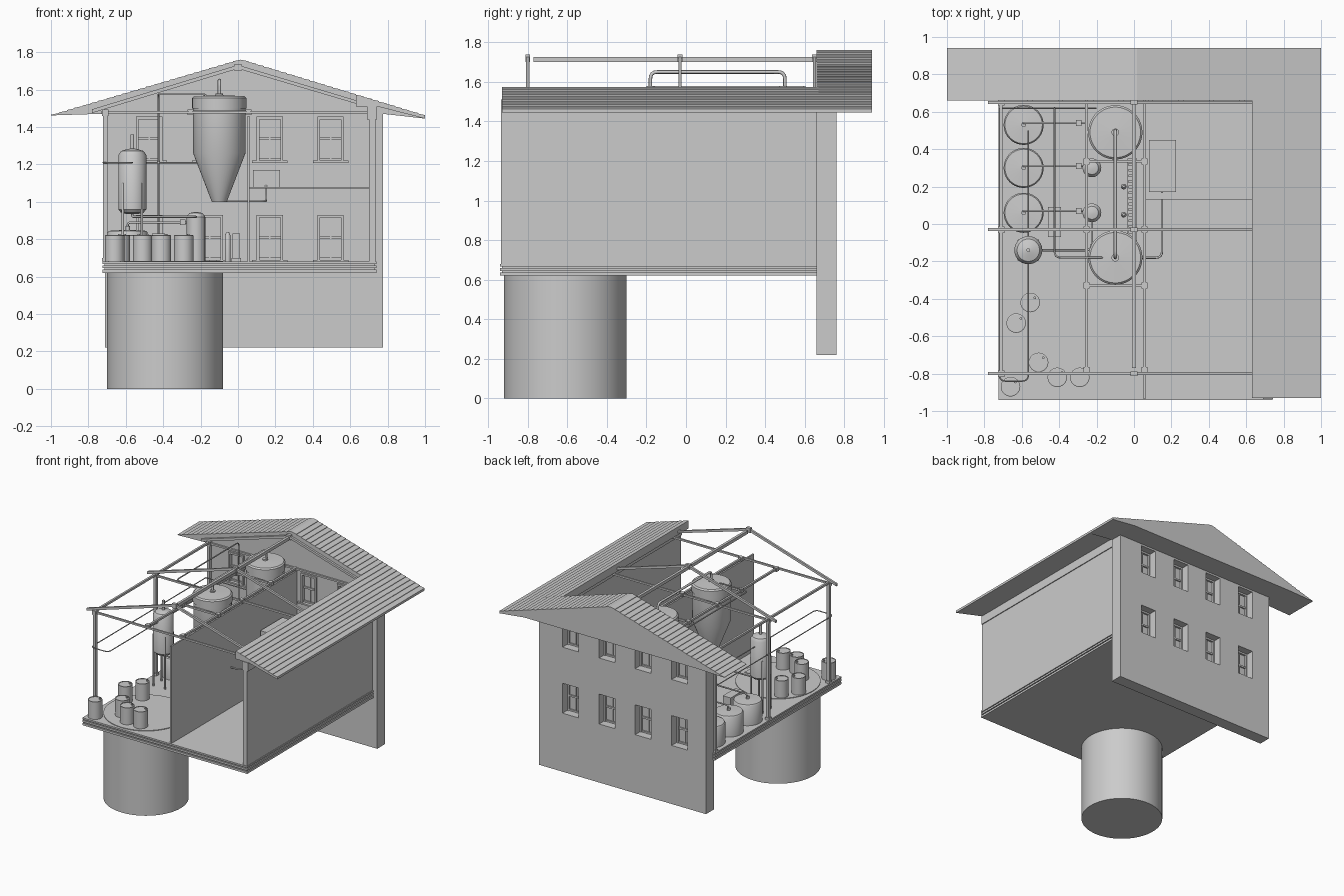
import bpy, bmesh, math
from mathutils import Vector

if "Cube" in bpy.data.objects:
    bpy.data.objects.remove(bpy.data.objects["Cube"])

def finish(name, bm, smooth=False):
    bmesh.ops.recalc_face_normals(bm, faces=bm.faces)
    me = bpy.data.meshes.new(name)
    bm.to_mesh(me)
    bm.free()
    if smooth:
        for p in me.polygons:
            p.use_smooth = True
        me.set_sharp_from_angle(angle=math.radians(35))
    ob = bpy.data.objects.new(name, me)
    bpy.context.collection.objects.link(ob)
    return ob

def add_box(bm, x0, x1, y0, y1, z0, z1):
    vs = bmesh.ops.create_cube(bm, size=1)["verts"]
    for v in vs:
        v.co = Vector(((x0 + x1) / 2 + v.co.x * (x1 - x0),
                       (y0 + y1) / 2 + v.co.y * (y1 - y0),
                       (z0 + z1) / 2 + v.co.z * (z1 - z0)))

def boxes(name, lst):
    bm = bmesh.new()
    for b in lst:
        add_box(bm, *b)
    return finish(name, bm)

def extrude_y(name, pts, y0, y1):
    bm = bmesh.new()
    f = bm.faces.new([bm.verts.new((x, y0, z)) for x, z in pts])
    r = bmesh.ops.extrude_face_region(bm, geom=[f])
    bmesh.ops.translate(bm, vec=(0, y1 - y0, 0),
                        verts=[g for g in r["geom"] if isinstance(g, bmesh.types.BMVert)])
    return finish(name, bm)

def lathe(name, x, y, prof, n=40):
    # prof: (radius, z) from bottom to top, ends capped
    bm = bmesh.new()
    rings = [[bm.verts.new((x + r * math.cos(2 * math.pi * i / n),
                            y + r * math.sin(2 * math.pi * i / n), z)) for i in range(n)]
             for r, z in prof]
    for a, b in zip(rings, rings[1:]):
        for i in range(n):
            j = (i + 1) % n
            bm.faces.new((a[i], a[j], b[j], b[i]))
    bm.faces.new(rings[0])
    bm.faces.new(rings[-1])
    return finish(name, bm, True)

def pipe(name, pts, r=0.005):
    cu = bpy.data.curves.new(name, "CURVE")
    cu.dimensions = "3D"
    cu.bevel_depth, cu.bevel_resolution, cu.use_fill_caps = r, 2, True
    # corners are rounded with short quadratic arcs
    P = [Vector(p) for p in pts]
    path = [P[0]]
    for a, b, c in zip(P, P[1:], P[2:]):
        d = min(0.035, (a - b).length * .45, (c - b).length * .45)
        s, e = b + (a - b).normalized() * d, b + (c - b).normalized() * d
        path += [s.lerp(b, t).lerp(b.lerp(e, t), t) for t in (0, .25, .5, .75, 1)]
    path.append(P[-1])
    sp = cu.splines.new("POLY")
    sp.points.add(len(path) - 1)
    for p, q in zip(sp.points, path):
        p.co = (*q, 1)
    ob = bpy.data.objects.new(name, cu)
    bpy.context.collection.objects.link(ob)

def slope(x0, z0, x1, z1, n):
    # stepped tile rows running downhill from (x0,z0) to (x1,z1)
    out = []
    for i in range(n):
        t, u = i / n, (i + 1) / n
        out += [(x0 + (x1 - x0) * t, z0 + (z1 - z0) * t),
                (x0 + (x1 - x0) * u, z0 + (z1 - z0) * u + .004)]
    return out + [(x1, z1)]

# supporting drum, round floor plate and stepped floor slab
lathe("support_drum", -.39, -.61, [(.31, 0), (.31, .625)], 64)
lathe("floor_plate", -.39, -.61, [(.31, .67), (.31, .685)], 64)
boxes("floor_slab", [(-.725, .74, -.94, .67, .62, .637), (-.715, .73, -.93, .67, .637, .645),
                     (-.725, .74, -.94, .67, .645, .66), (-.715, .73, -.93, .67, .66, .667),
                     (-.725, .74, -.94, .67, .667, .68)])

# back wall with window openings
WX, WZ = (-.475, -.15, .17, .495), ((.69, .93), (1.22, 1.455))
wall = boxes("back_wall", [(-.71, .775, .66, .76, .22, 1.475)])
cut = boxes("window_cutter", [(x - .07, x + .07, .6, .8, a, b) for x in WX for a, b in WZ])
cut.hide_render = True
m = wall.modifiers.new("openings", "BOOLEAN")
m.object, m.operation, m.solver = cut, "DIFFERENCE", "EXACT"
me = bpy.data.meshes.new_from_object(wall.evaluated_get(bpy.context.evaluated_depsgraph_get()))
wall.modifiers.clear()
wall.data = me
bpy.data.objects.remove(cut)

# windows: frame, sashes, glazing bars, sill
parts = []
for x in WX:
    for a, b in WZ:
        h = (a + b) / 2
        for s in (-1, 1):
            parts.append((x + s * .063 - .007, x + s * .063 + .007, .65, .70, a, b))
        parts += [(x - .07, x + .07, .65, .70, b - .014, b), (x - .095, x + .095, .645, .69, a - .012, a),
                  (x - .06, x + .06, .67, .695, h - .007, h + .007),
                  (x - .004, x + .004, .672, .692, a, b),
                  (x - .06, x + .06, .68, .684, a, b)]
        parts.append((x - .06, x + .06, .67, .695, a, a + .012))
boxes("windows", parts)

# right wall with cap, partition wall, mezzanine
boxes("right_wall", [(.70, .735, -.935, .66, .68, 1.47)])
boxes("right_wall_cap", [(.69, .742, -.935, .66, 1.44, 1.51)])
boxes("partition_wall", [(.05, .062, -.935, .66, .68, 1.46)])
boxes("mezzanine", [(.06, .70, .13, .66, 1.07, 1.08)])
boxes("air_unit", [(.08, .225, .17, .45, 1.08, 1.17)])

# roof: closed gable at the back, side strip along the right wall
left = slope(.015, 1.76, -1, 1.462, 24)
right = slope(.015, 1.76, 1, 1.46, 24)
extrude_y("back_roof", left[::-1] + right[1:] + [(1, 1.445), (.78, 1.47), (-.75, 1.47)], .66, .94)
strip = slope(.63, 1.573, 1, 1.46, 9)
extrude_y("side_roof", strip + [(1, 1.445), (.745, 1.51), (.63, 1.51)], -.93, .67)

# timber frame: trusses, ridge, eave and inner beams
TY = (-.80, -.03, .65)
for i, y in enumerate(TY):
    extrude_y("rafters_%d" % i, [(-.78, 1.475), (0, 1.712), (.63, 1.525), (.63, 1.543), (0, 1.732),
                                 (-.78, 1.495)], y - .008, y + .008)
    boxes("tie_beam_%d" % i, [(-.73, .70, y - .007, y + .007, 1.472, 1.486)])
    boxes("post_%d" % i, [(-.722, -.698, y - .012, y + .012, .68, 1.49)])
    boxes("post_joint_%d" % i, [(-.727, -.693, y - .017, y + .017, 1.46, 1.495),
                                (-.727, -.693, y - .017, y + .017, .68, .70)])
    boxes("ridge_joint_%d" % i, [(-.018, .018, y - .012, y + .012, 1.70, 1.738)])
boxes("ridge_beam", [(-.01, .01, -.77, .66, 1.70, 1.725)])
boxes("eave_beam", [(-.718, -.702, -.80, .66, 1.478, 1.495)])
boxes("inner_beams", [(x - .008, x + .008, -.80, .66, 1.472, 1.488) for x in (-.255, .055)])
boxes("cross_beams", [(-.255, .055, y - .007, y + .007, 1.473, 1.487) for y in (-.33, .335)])
boxes("beam_joints", [(x - .016, x + .016, y - .016, y + .016, 1.465, 1.495)
                      for x in (-.255, .055) for y in (-.78, -.33, -.03, .335)])

# hopper tanks under the roof
lid = [(.132, 1.50), (.145, 1.50), (.145, 1.555), (.135, 1.565), (.02, 1.57), (.02, 1.58)]
lathe("front_hopper", -.10, -.18, [(.04, 1.0), (.14, 1.26), (.14, 1.50)] + lid, 48)
lathe("rear_hopper", -.10, .49, [(.03, 1.16), (.14, 1.26), (.14, 1.50)] + lid, 48)
pipe("hopper_link_pipe", [(-.10, -.18, 1.55), (-.10, -.18, 1.65), (-.10, .50, 1.65), (-.10, .50, 1.55)], .009)
pipe("hopper_outlet_pipe", [(-.10, -.18, 1.005), (.15, -.18, 1.005), (.15, .17, 1.005), (.15, .17, 1.09)], .006)

# tall pressure vessel on legs
lathe("pressure_vessel", -.565, -.14, [(.03, .935), (.06, .942), (.075, .96), (.075, 1.25), (.06, 1.272),
                                       (.03, 1.281), (.01, 1.285), (.01, 1.36)])
for i in range(4):
    a = math.pi / 4 + i * math.pi / 2
    x, y = -.565 + .072 * math.cos(a), -.14 + .072 * math.sin(a)
    pipe("vessel_leg_%d" % i, [(x, y, .68), (x, y, 1.10)], .007)

# row of large floor tanks, with pumps and feed pipes
for i, y in enumerate((.53, .30, .06)):
    lathe("floor_tank_%d" % i, -.59, y, [(.107, .68), (.107, .835), (.10, .845), (.012, .85), (.012, .87)])
    pipe("feed_pipe_%d" % i, [(-.59, y + .01, .85), (-.59, y + .01, .89), (-.25, y + .01, .89)], .006)
    boxes("valve_%d" % i, [(-.31, -.28, y - .006, y + .026, .875, .905)])
for i, y in enumerate((.30, .06)):
    lathe("column_tank_%d" % i, -.225, y, [(.05, .68), (.05, .92), (.035, .94), (.01, .945)])
boxes("pump_box", [(-.46, -.39, -.07, .09, .68, .83)])

# plate rack beside the partition
boxes("plate_rack", [(-.03, .01, -.14 + i * .03, -.125 + i * .03, .70, .83) for i in range(16)] +
      [(-.035, .015, -.15, .35, .68, .70)])
for i, y in enumerate((-.12, .05, .20)):
    lathe("filter_bottle_%d" % i, -.055, y, [(.015, .68), (.015, .82), (.006, .84)], 20)
boxes("floor_hatch", [(-.155, -.115, -.64, -.58, .68, .69)])

# open floor drums
for i, (x, y) in enumerate(((-.555, -.42), (-.63, -.53), (-.51, -.74), (-.41, -.82), (-.29, -.82), (-.66, -.87))):
    lathe("drum_%d" % i, x, y, [(.052, .68), (.052, .82), (.047, .822), (.047, .817)], 32)
    lathe("drum_bung_%d" % i, x + .025, y + .025, [(.007, .81), (.007, .828)], 12)

# service pipes
pipe("loop_pipe", [(-.565, .5, 1.21), (-.565, -.84, 1.21), (-.72, -.84, 1.21), (-.72, .62, 1.21)], .004)
pipe("wall_pipe", [(-.72, .62, 1.21), (-.2, .62, 1.21)], .004)
pipe("riser_pipe", [(-.425, .62, .69), (-.425, .62, 1.575), (-.425, -.18, 1.575), (-.17, -.18, 1.575),
                    (-.17, -.18, 1.54)], .005)
pipe("header_pipe", [(-.565, -.14, .94), (-.565, -.14, .92), (-.225, -.14, .92), (-.225, .06, .92)], .006)
